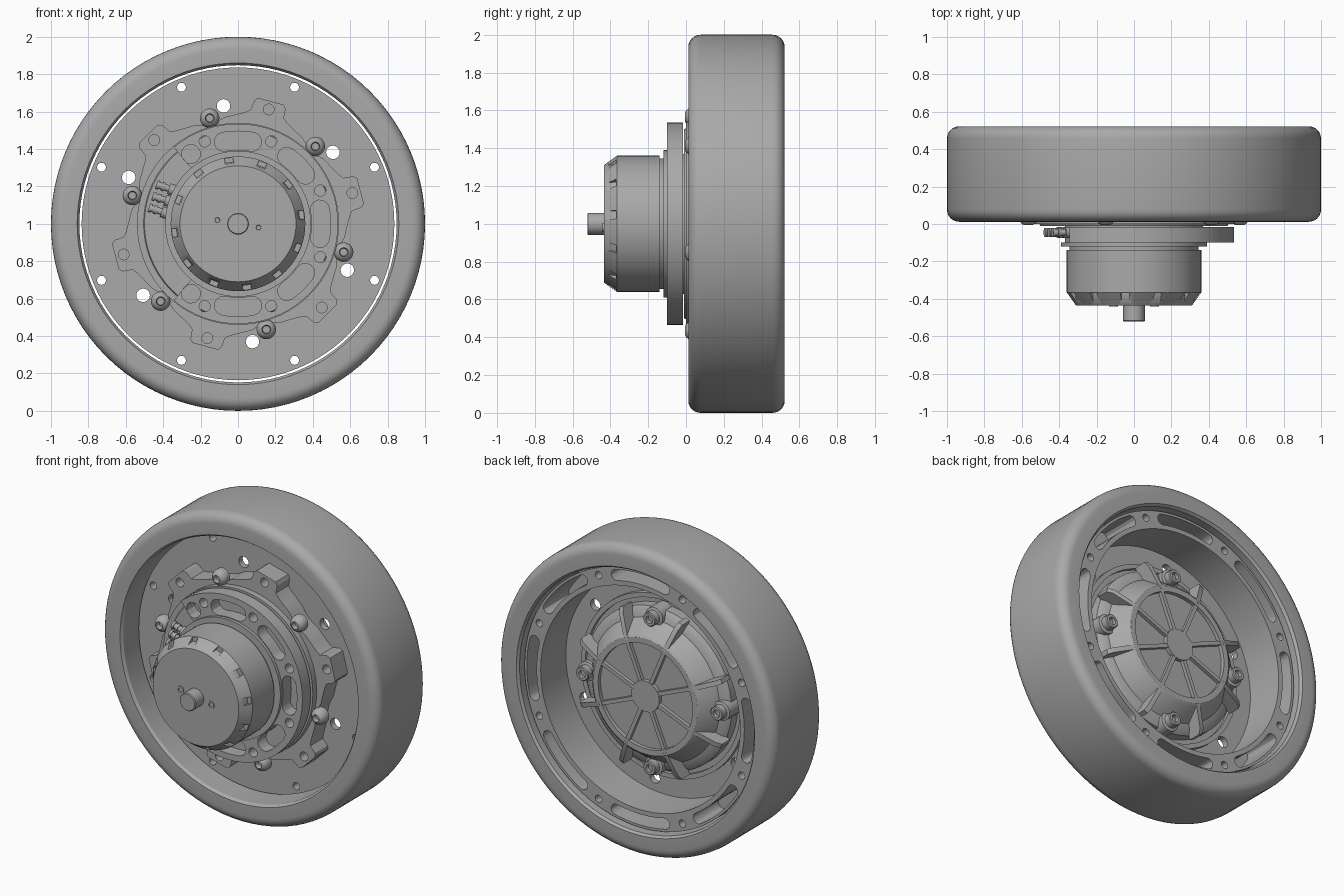
import bpy, bmesh
from math import sin, cos, pi, radians, floor
from mathutils import Vector, Matrix

if "Cube" in bpy.data.objects:
    bpy.data.objects.remove(bpy.data.objects["Cube"])

grey = bpy.data.materials.new("plain grey")
grey.use_nodes = True
grey.diffuse_color = (0.4, 0.4, 0.4, 1)
grey.node_tree.nodes["Principled BSDF"].inputs["Base Color"].default_value = (0.4, 0.4, 0.4, 1)
parts = []
AXLE = Vector((0, 0, 1))


def polar(r, deg):
    return (r * cos(radians(deg)), r * sin(radians(deg)))


def finish(name, bm):
    bmesh.ops.remove_doubles(bm, verts=bm.verts, dist=0.0002)
    bmesh.ops.recalc_face_normals(bm, faces=bm.faces)
    mesh = bpy.data.meshes.new(name)
    bm.to_mesh(mesh)
    bm.free()
    mesh.materials.append(grey)
    ob = bpy.data.objects.new(name, mesh)
    bpy.context.collection.objects.link(ob)
    parts.append(ob)
    return ob


def lathe(name, profile, centres=((0, 0),), steps=72, closed=False):
    """Turn (radius, y) points about axes parallel to y."""
    bm = bmesh.new()
    for cx, cz in centres:
        c = AXLE + Vector((cx, 0, cz))
        vs = [bm.verts.new(c + Vector((r, y, 0))) for r, y in profile]
        es = [bm.edges.new(p) for p in zip(vs, vs[1:])]
        if closed:
            es.append(bm.edges.new((vs[-1], vs[0])))
        bmesh.ops.spin(bm, geom=vs + es, cent=c, axis=(0, 1, 0),
                       angle=2 * pi, steps=steps, use_merge=True)
    return finish(name, bm)


def plate(name, loops, y0, y1):
    """Flat plate from an (x, z) outline followed by its holes."""
    cu = bpy.data.curves.new(name, 'CURVE')
    cu.dimensions = '2D'
    cu.fill_mode = 'BOTH'
    cu.extrude = (y1 - y0) / 2
    for pts in loops:
        sp = cu.splines.new('POLY')
        sp.points.add(len(pts) - 1)
        for p, (x, z) in zip(sp.points, pts):
            p.co = (x, z, 0, 1)
        sp.use_cyclic_u = True
    tmp = bpy.data.objects.new(name, cu)
    bpy.context.collection.objects.link(tmp)
    dg = bpy.context.evaluated_depsgraph_get()
    mesh = bpy.data.meshes.new_from_object(tmp.evaluated_get(dg))
    bpy.data.objects.remove(tmp)
    bm = bmesh.new()
    bm.from_mesh(mesh)
    bpy.data.meshes.remove(mesh)
    place = Matrix.Translation((0, (y0 + y1) / 2, 1)) @ Matrix.Rotation(pi / 2, 4, 'X')
    bmesh.ops.transform(bm, matrix=place, verts=bm.verts)
    return finish(name, bm)


def circle(r, centre=(0, 0), n=20):
    return [(centre[0] + r * cos(2 * pi * i / n), centre[1] + r * sin(2 * pi * i / n))
            for i in range(n)]


def kidney(r, mid, half, w, n=8):
    """Curved slot with round ends."""
    pts = [polar(r + w / 2, mid - half + 2 * half * i / n) for i in range(n + 1)]
    for end, start in ((mid + half, 0), (mid - half, 180)):
        cx, cz = polar(r, end)
        for i in range(1, 6):
            dx, dz = polar(w / 2, end + start + 30 * i)
            pts.append((cx + dx, cz + dz))
        if start == 0:
            pts += [polar(r - w / 2, mid + half - 2 * half * i / n) for i in range(n + 1)]
    return pts


def fins(name, poly, width, angles):
    """Radial prisms from an (r, y) outline, repeated at angles."""
    bm = bmesh.new()
    for a in angles:
        rot = Matrix.Translation(AXLE) @ Matrix.Rotation(-radians(a), 4, 'Y')
        sides = [[bm.verts.new(rot @ Vector((r, y, s * width / 2))) for r, y in poly]
                 for s in (-1, 1)]
        for s in sides:
            bm.faces.new(s)
        for i in range(len(poly)):
            j = (i + 1) % len(poly)
            bm.faces.new((sides[0][i], sides[0][j], sides[1][j], sides[1][i]))
    return finish(name, bm)


def rods(name, items):
    bm = bmesh.new()
    for p0, p1, r in items:
        d = p1 - p0
        m = Matrix.Translation((p0 + p1) / 2) @ d.to_track_quat('Z', 'Y').to_matrix().to_4x4()
        bmesh.ops.create_cone(bm, cap_ends=True, segments=16, radius1=r, radius2=r,
                              depth=d.length, matrix=m)
    return finish(name, bm)


sixths = [60 * k for k in range(6)]
eighths = [22.5 + 45 * k for k in range(8)]

# Tyre with rounded shoulders
R = 0.065
tyre = [(0.848, 0.03), (0.86, 0.012)]
tyre += [(1 - R + R * sin(radians(t)), 0.012 + R - R * cos(radians(t))) for t in range(0, 91, 15)]
tyre += [(1 - R + R * cos(radians(t)), 0.522 - R + R * sin(radians(t))) for t in range(0, 91, 15)]
tyre += [(0.86, 0.522), (0.848, 0.505)]
lathe("tyre", tyre, steps=96, closed=True)

# Wheel disc and the pocketed rim behind it
rim_holes = [circle(0.024, polar(0.79, a), 16) for a in eighths]
vent_holes = [circle(0.036, polar(0.635, 37 + a)) for a in sixths]
plate("wheel_disc", [circle(0.836, n=96)] + rim_holes + vent_holes, 0.17, 0.21)
pockets = [kidney(0.785, 45 * k, 13, 0.07) for k in range(8)]
plate("rim_ring", [circle(0.836, n=96), circle(0.72, n=96)] + rim_holes + pockets, 0.21, 0.47)

# Lobed mounting plate
star = []
for k in range(6):
    a = 75 + 60 * k
    for da, r in ((-22, 0.575), (-16, 0.585), (-11, 0.6), (-8.5, 0.615), (-7.5, 0.665),
                  (-6, 0.682), (6, 0.682), (7.5, 0.665), (8.5, 0.615), (11, 0.6),
                  (16, 0.585), (22, 0.575), (26, 0.56), (30, 0.555), (34, 0.56)):
        star.append(polar(r, a + da))
lobe_holes = [circle(0.029, polar(0.633, 75 + a), 16) for a in sixths]
plate("lobed_plate", [star] + lobe_holes, 0.04, 0.17)

# Button bolts on the mounting plate
lathe("plate_bolts", [(0, 0.025), (0.02, 0.025), (0.024, -0.005), (0.034, 0.0), (0.046, 0.014),
                      (0.052, 0.03), (0.052, 0.06)],
      [polar(0.585, 45 + a) for a in sixths], 20)

# Hub step and slotted front collar, open on one side for the terminals
lathe("hub_step", [(0, -0.01), (0.5, -0.01), (0.505, 0.0), (0.54, 0.0), (0.54, 0.05), (0, 0.05)])
collar = [polar(0.535, a) for a in range(-130, 131, 5)]
collar += [polar(0.34, a) for a in range(130, -131, -5)]
slots = [kidney(0.445, a, h, 0.1) for a, h in ((-90, 10), (-45, 9), (0, 10), (45, 9), (90, 10))]
slots += [circle(0.03, polar(0.475, s * a), 16) for a in (22, 68, 112) for s in (-1, 1)]
slots += [circle(0.05, polar(0.45, s * 124)) for s in (-1, 1)]
plate("slotted_collar", [collar] + slots, -0.1, -0.015)

# Motor can with notched front chamfer
can = lathe("motor_can", [(0, -0.435), (0.31, -0.435), (0.36, -0.365), (0.36, -0.14),
                          (0.345, -0.14), (0.345, -0.12), (0.39, -0.12), (0.39, -0.1),
                          (0.37, -0.1), (0.37, 0.0), (0, 0.0)])
cutter = fins("notch_cutter", [(0.313, -0.5), (0.45, -0.5), (0.45, -0.37), (0.33, -0.37)],
              0.045, [8 + 30 * k for k in range(12)])
cutter.hide_render = True
mod = can.modifiers.new("notches", 'BOOLEAN')
mod.operation = 'DIFFERENCE'
mod.solver = 'EXACT'
mod.object = cutter
bpy.context.view_layer.update()
cut = bpy.data.meshes.new_from_object(can.evaluated_get(bpy.context.evaluated_depsgraph_get()))
can.modifiers.clear()
can.data = cut
parts.remove(cutter)
bpy.data.objects.remove(cutter)

# Shaft and two small face screws
lathe("shaft", [(0, -0.522), (0.053, -0.522), (0.058, -0.517), (0.058, -0.43)], steps=32)
lathe("face_screws", [(0, -0.436), (0.012, -0.436), (0.014, -0.441), (0.024, -0.441), (0.024, -0.43)],
      [(-0.11, 0.02), (0.11, -0.02)], 16)

# Three cable terminals
out = Vector((cos(radians(162)), 0, sin(radians(162))))
side = Vector((-out.z, 0, out.x))
terminals = []
for k in (-1, 0, 1):
    base = AXLE + out * 0.34 + side * 0.065 * k + Vector((0, -0.045, 0))
    terminals += [(base, base + out * 0.07, 0.03), (base, base + out * 0.14, 0.018),
                  (base + out * 0.095, base + out * 0.11, 0.024),
                  (base + out * 0.125, base + out * 0.14, 0.024)]
rods("cable_terminals", terminals)

# Rear cover with dished centre, spokes, ribs and screws
lathe("rear_cover", [(0, 0.19), (0.59, 0.19), (0.59, 0.24), (0.56, 0.24), (0.56, 0.215),
                     (0.525, 0.215), (0.525, 0.28), (0.5, 0.3), (0.46, 0.31), (0.39, 0.41),
                     (0.375, 0.42), (0.34, 0.42), (0.34, 0.395), (0.1, 0.395), (0.1, 0.42), (0, 0.42)])
fins("rear_spokes", [(0.09, 0.39), (0.35, 0.39), (0.35, 0.418), (0.09, 0.418)], 0.025, eighths)
fins("rear_ribs", [(0.36, 0.28), (0.55, 0.28), (0.55, 0.36), (0.52, 0.385), (0.36, 0.421)],
     0.03, eighths)
lathe("rear_screws", [(0.062, 0.22), (0.062, 0.33), (0.045, 0.335), (0.045, 0.375), (0.04, 0.38),
                      (0.024, 0.38), (0.024, 0.355), (0, 0.355)],
      [polar(0.485, 90 * k) for k in range(4)], 20)

# Smooth curved surfaces, keep edges crisp
bpy.ops.object.select_all(action='DESELECT')
for ob in parts:
    ob.select_set(True)
bpy.context.view_layer.objects.active = parts[0]
bpy.ops.object.shade_smooth_by_angle(angle=radians(30))
